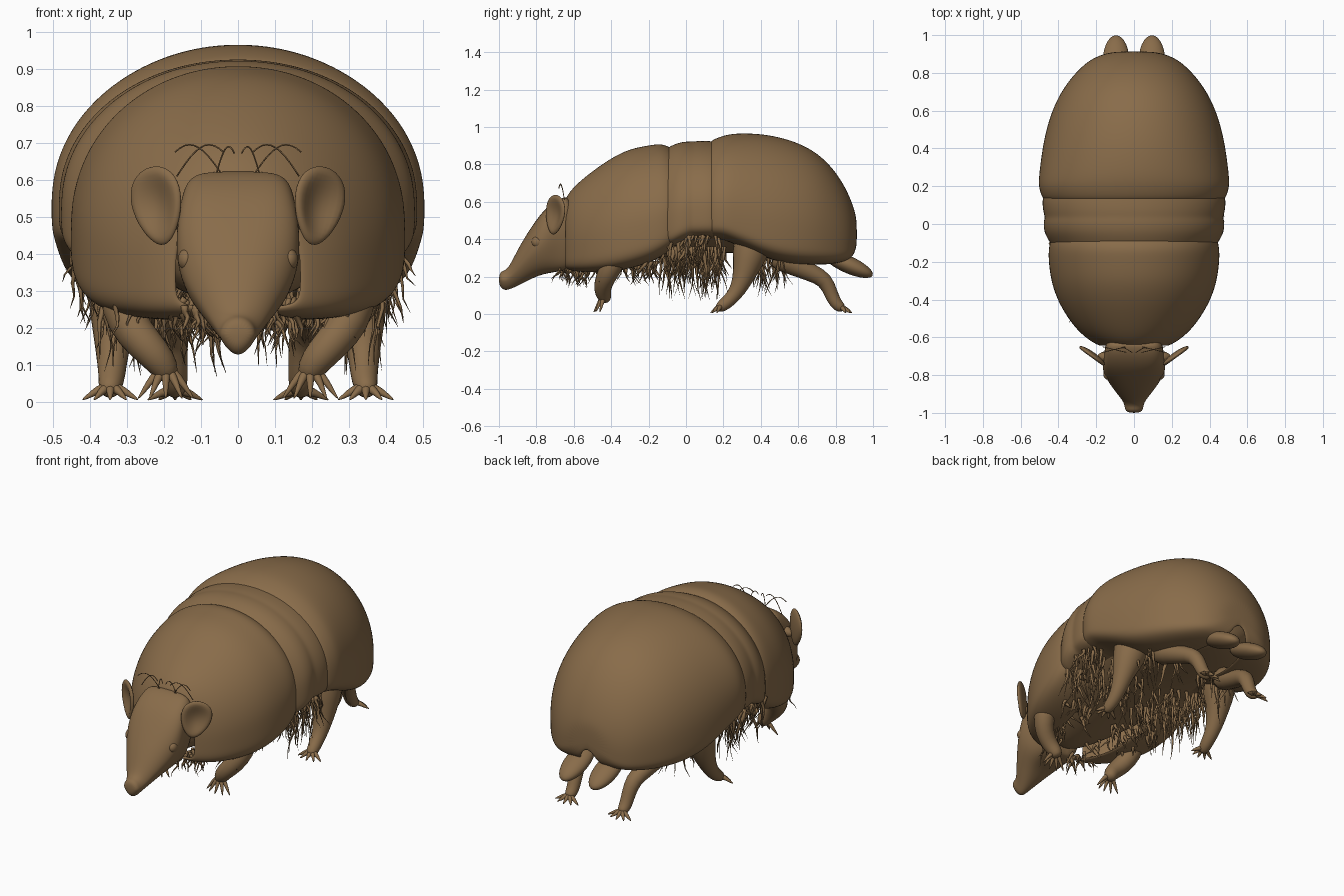
import bpy, bmesh, math, random
from mathutils import Vector, Matrix

if "Cube" in bpy.data.objects:
    bpy.data.objects.remove(bpy.data.objects["Cube"])

random.seed(7)
brown = bpy.data.materials.new("brown hide")
brown.diffuse_color = (0.25, 0.15, 0.068, 1)
brown.use_nodes = True
brown.node_tree.nodes["Principled BSDF"].inputs["Base Color"].default_value = brown.diffuse_color


def finish(name, bm, subsurf=0, thick=0, recalc=True):
    if recalc:
        bmesh.ops.recalc_face_normals(bm, faces=bm.faces)
    me = bpy.data.meshes.new(name)
    bm.to_mesh(me)
    bm.free()
    ob = bpy.data.objects.new(name, me)
    bpy.context.collection.objects.link(ob)
    me.materials.append(brown)
    for p in me.polygons:
        p.use_smooth = True
    if thick:
        m = ob.modifiers.new("Thickness", 'SOLIDIFY')
        m.thickness, m.offset = thick, -1
    if subsurf:
        m = ob.modifiers.new("Smooth", 'SUBSURF')
        m.levels = m.render_levels = subsurf
    return ob


def power(v, e):
    return math.copysign(abs(v) ** e, v)


def skin(bm, rings, closed):
    n = len(rings[0])
    vs = [[bm.verts.new(p) for p in r] for r in rings]
    for a, b in zip(vs, vs[1:]):
        for j in range(n if closed else n - 1):
            k = (j + 1) % n
            bm.faces.new((a[j], b[j], b[k], a[k]))
    return vs


def shell(name, sections, waist=0.3, under=83, cap=False):
    """Open-bottomed arch through (y, half width, top, bottom) sections."""
    rings, a0, n = [], math.radians(under), 40
    for y, w, top, bot in sections:
        zc = bot + waist * (top - bot)
        ring = []
        for i in range(n + 1):
            a = -a0 + (math.pi + 2 * a0) * i / n
            c, s = math.cos(a), math.sin(a)
            e, h = (0.98, top - zc) if s > 0 else (0.4, zc - bot)
            ring.append((w * power(c, e), y, zc + h * power(s, e)))
        rings.append(ring)
    bm = bmesh.new()
    vs = skin(bm, rings, False)
    if cap:
        bm.faces.new(list(reversed(vs[-1])))
    return finish(name, bm, 2, 0.016, False)


def solid(name, sections, taper):
    """Closed rounded loft through (y, half width, top, bottom, squareness)."""
    rings = []
    for y, w, top, bot, sq in sections:
        ring = []
        for i in range(24):
            a = math.tau * i / 24
            s = power(math.sin(a), 2 / sq)
            k = 1 - taper * max(0, -s)
            ring.append((w * k * power(math.cos(a), 2 / sq), y,
                         (top + bot) / 2 + (top - bot) / 2 * s))
        rings.append(ring)
    bm = bmesh.new()
    vs = skin(bm, rings, True)
    bm.faces.new(vs[0])
    bm.faces.new(vs[-1])
    return finish(name, bm, 2)


def tube(bm, pts, sides=10):
    """Tube through (x, y, z, radius) points."""
    P = [Vector(p[:3]) for p in pts]
    rings = []
    for i, p in enumerate(P):
        t = (P[min(i + 1, len(P) - 1)] - P[max(i - 1, 0)]).normalized()
        u = t.cross(Vector((0.9, 0.3, 0.2))).normalized()
        v = t.cross(u)
        rings.append([p + pts[i][3] * (u * math.cos(math.tau * k / sides) + v * math.sin(math.tau * k / sides))
                      for k in range(sides)])
    vs = skin(bm, rings, True)
    bm.faces.new(vs[0])
    bm.faces.new(vs[-1])


def ball(name, loc, scale, rot=None, cup=False):
    bm = bmesh.new()
    bmesh.ops.create_uvsphere(bm, u_segments=28, v_segments=18, radius=1)
    if cup:  # hollow out the front side, narrow the lower end
        for v in bm.verts:
            if v.co.y < 0:
                v.co.y *= 1 - 1.5 * max(0, 1 - (v.co.x ** 2 + v.co.z ** 2) / 0.75)
            v.co.x *= 1 + 0.25 * v.co.z
    bm.transform(Matrix.Translation(loc) @ (rot or Matrix()) @ Matrix.Diagonal((*scale, 1)))
    return finish(name, bm)


# Armour: front shield, middle bands, rear shield
shell("front_shield", [
    (-0.65, 0.17, 0.60, 0.25), (-0.63, 0.215, 0.645, 0.235), (-0.58, 0.285, 0.70, 0.224),
    (-0.50, 0.35, 0.765, 0.22), (-0.40, 0.408, 0.835, 0.223), (-0.30, 0.44, 0.885, 0.24),
    (-0.20, 0.453, 0.902, 0.27), (-0.14, 0.453, 0.912, 0.30), (-0.10, 0.447, 0.90, 0.325),
    (-0.075, 0.435, 0.885, 0.34)], 0.3, 82)
shell("middle_bands", [
    (-0.13, 0.42, 0.87, 0.36), (-0.09, 0.452, 0.895, 0.345), (-0.04, 0.478, 0.918, 0.37),
    (0.01, 0.48, 0.924, 0.39), (0.035, 0.472, 0.922, 0.40), (0.07, 0.482, 0.927, 0.40),
    (0.12, 0.487, 0.926, 0.40), (0.16, 0.478, 0.922, 0.40), (0.20, 0.46, 0.91, 0.40)], 0.27, 80)
shell("rear_shield", [
    (0.125, 0.475, 0.918, 0.405), (0.15, 0.492, 0.936, 0.40), (0.20, 0.506, 0.955, 0.395),
    (0.25, 0.504, 0.965, 0.375), (0.32, 0.496, 0.968, 0.345), (0.42, 0.482, 0.962, 0.30),
    (0.52, 0.46, 0.942, 0.272), (0.62, 0.426, 0.908, 0.262), (0.71, 0.38, 0.855, 0.262),
    (0.78, 0.327, 0.785, 0.266), (0.83, 0.28, 0.715, 0.275), (0.87, 0.23, 0.64, 0.288),
    (0.90, 0.165, 0.56, 0.318), (0.914, 0.09, 0.50, 0.37)], 0.27, 87, True)

# Soft body under the armour
solid("belly", [
    (-0.66, 0.12, 0.50, 0.26, 2), (-0.50, 0.25, 0.66, 0.25, 2), (-0.25, 0.36, 0.76, 0.28, 2.2),
    (0.0, 0.40, 0.80, 0.32, 2.2), (0.3, 0.42, 0.84, 0.33, 2.2), (0.55, 0.36, 0.78, 0.30, 2.2),
    (0.75, 0.24, 0.62, 0.30, 2), (0.85, 0.10, 0.48, 0.34, 2)], 0.1)

# Wedge head with round snout
solid("head", [
    (-0.60, 0.14, 0.60, 0.25, 4), (-0.635, 0.15, 0.622, 0.235, 4.5), (-0.645, 0.154, 0.626, 0.232, 5),
    (-0.69, 0.16, 0.612, 0.225, 4.5), (-0.75, 0.172, 0.567, 0.215, 3.4), (-0.80, 0.16, 0.505, 0.20, 2.8),
    (-0.85, 0.128, 0.43, 0.175, 2.4), (-0.90, 0.09, 0.345, 0.15, 2.2), (-0.94, 0.057, 0.262, 0.132, 2),
    (-0.965, 0.05, 0.234, 0.126, 2), (-0.985, 0.048, 0.23, 0.134, 2), (-1.0, 0.03, 0.21, 0.158, 2)], 0.3)

legs = {
    "front_leg": [(.31, -.36, .34, .07), (.315, -.40, .25, .06), (.28, -.435, .185, .055),
                  (.225, -.45, .13, .048), (.195, -.435, .09, .04), (.185, -.43, .06, .025)],
    "middle_leg": [(.29, .38, .46, .12), (.32, .34, .32, .10), (.335, .315, .22, .065),
                   (.34, .28, .13, .045), (.34, .235, .075, .038), (.345, .19, .04, .034), (.35, .165, .025, .02)],
    "hind_leg": [(.22, .46, .32, .08), (.22, .56, .27, .06), (.20, .67, .22, .05), (.18, .745, .185, .046),
                 (.172, .775, .11, .038), (.17, .80, .055, .036), (.17, .83, .032, .03), (.17, .845, .028, .015)]}
for side, s in (("right", 1), ("left", -1)):
    for name, pts in legs.items():
        bm = bmesh.new()
        tube(bm, [(s * x, y, z, r) for x, y, z, r in pts], 12)
        finish(f"{side}_{name}", bm, 1)
        # Spread claws, trailing backward on the hind feet
        bm = bmesh.new()
        x, y, z, _ = pts[-2]
        way = 1 if name == "hind_leg" else -1
        for i in range(5):
            a = math.radians(-64 + 32 * i)
            dx, dy = math.sin(a), way * math.cos(a) * 0.7
            tube(bm, [(s * (x + dx * d), y + dy * d, z * k + 0.004, r)
                      for d, k, r in ((0, 1, .02), (.04, .7, .013), (.065, .3, .008), (.085, .04, .002))], 6)
        finish(f"{side}_{name}_claws", bm, 1)

    # Cupped ear, eye and rear lobe
    rot = Matrix.Rotation(s * math.radians(36), 4, 'Z') @ Matrix.Rotation(s * math.radians(12), 4, 'Y')
    ball(f"{side}_ear", (s * .218, -.70, .53), (.08, .02, .107), rot, True)
    ball(f"{side}_eye", (s * .138, -.795, .385), (.024, .03, .03))
    ball(f"{side}_rear_lobe", (s * .095, .865, .265), (.07, .145, .046), Matrix.Rotation(math.radians(-24), 4, 'X'))
    bm = bmesh.new()
    tube(bm, [(s * .13, -.70, .50, .03), (s * .16, -.705, .49, .03), (s * .195, -.70, .48, .015)])
    finish(f"{side}_ear_root", bm, 1)

    # Long curled hairs on the crown
    bm = bmesh.new()
    for x0, x1, h in ((.04, .17, .085), (.165, .04, .085), (.06, .01, .08)):
        tube(bm, [(s * (x0 + (x1 - x0) * t), -.65 - .03 * t, .61 + h * math.sin(math.pi * .72 * t), .0022)
                  for t in [i / 10 for i in range(11)]], 5)
    finish(f"{side}_crown_hairs", bm)

# Shaggy underside hair: (count, y range, x range, root z, length range)
bm = bmesh.new()
for count, y0, y1, x0, x1, z, l0, l1 in (
        (120, -.14, .20, .04, .40, .36, .10, .30), (60, -.12, .18, .36, .44, .42, .06, .24),
        (70, -.50, -.14, .06, .33, .28, .04, .13), (40, -.68, -.52, .06, .18, .26, .04, .12),
        (40, .38, .52, .08, .34, .33, .08, .24)):
    for _ in range(count):
        s = random.choice((-1, 1))
        x, y = s * random.uniform(x0, x1), random.uniform(y0, y1)
        n, drop = 5, random.uniform(l0, l1)
        bx, by, ph = random.uniform(-.05, .05) * s, random.uniform(-.07, .07), random.uniform(0, 6)
        r = random.uniform(.007, .014)
        tube(bm, [(x + bx * (i / n) ** 2 + .006 * math.sin(ph + 1.8 * i),
                   y + by * (i / n) ** 1.5 + .006 * math.cos(ph + 1.5 * i),
                   z - drop * i / n, r * (1.05 - i / n)) for i in range(n + 1)], 4)
finish("underside_hair", bm)
